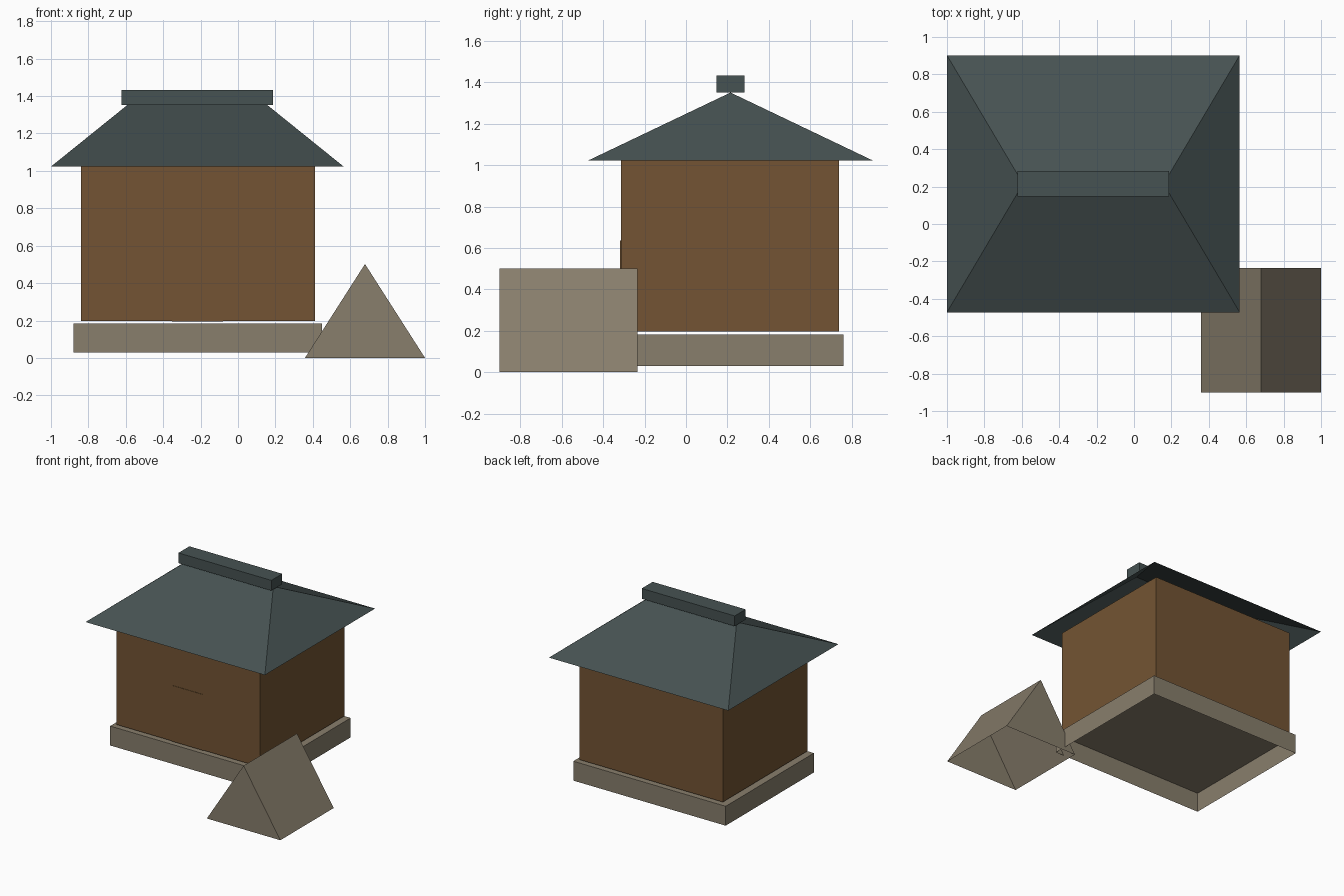
import bpy, bmesh

if "Cube" in bpy.data.objects:
    bpy.data.objects.remove(bpy.data.objects["Cube"])


def srgb(r, g, b):
    def lin(c):
        c /= 255
        return c / 12.92 if c <= 0.04045 else ((c + 0.055) / 1.055) ** 2.4
    return (lin(r), lin(g), lin(b), 1.0)


def material(name, rgb):
    m = bpy.data.materials.new(name)
    m.diffuse_color = srgb(*rgb)
    m.use_nodes = True
    m.node_tree.nodes["Principled BSDF"].inputs["Base Color"].default_value = m.diffuse_color
    return m


stone = material("warm grey stone", (136, 126, 108))
wood = material("brown timber", (115, 84, 51))
slate = material("dark slate", (70, 82, 82))


def solid(name, mat, x, y, z, top_x=None, top_y=None, open_bottom=False):
    """Box from ranges; the top may shrink to a smaller rectangle, ridge or edge."""
    bm = bmesh.new()
    bmesh.ops.create_cube(bm, size=1)
    for v in bm.verts:
        i, j, k = (int(c > 0) for c in v.co)
        rx = top_x if k and top_x else x
        ry = top_y if k and top_y else y
        v.co = (rx[i], ry[j], z[k])
    if open_bottom:
        under = [f for f in bm.faces if all(abs(v.co.z - z[0]) < 1e-5 for v in f.verts)]
        bmesh.ops.delete(bm, geom=under, context='FACES_ONLY')
    # collapse the top into a clean ridge where its width is zero
    bmesh.ops.remove_doubles(bm, verts=bm.verts, dist=1e-4)
    me = bpy.data.meshes.new(name)
    bm.to_mesh(me)
    bm.free()
    me.materials.append(mat)
    ob = bpy.data.objects.new(name, me)
    bpy.context.collection.objects.link(ob)
    return ob


# Stone plinth, hollow underneath
solid("plinth", stone, (-0.88, 0.45), (-0.337, 0.762), (0.03, 0.183), open_bottom=True)

# Timber house body and thin door plate on the front
solid("house_body", wood, (-0.84, 0.412), (-0.315, 0.74), (0.197, 1.025))
solid("door", wood, (-0.353, -0.08), (-0.318, -0.314), (0.196, 0.637))

# Hipped roof shell, open underneath, and its ridge cap
solid("hip_roof", slate, (-1.0, 0.565), (-0.472, 0.902), (1.023, 1.351),
      top_x=(-0.593, 0.158), top_y=(0.215, 0.215), open_bottom=True)
solid("ridge_cap", slate, (-0.623, 0.188), (0.147, 0.283), (1.352, 1.433))

# Triangular ramp block beside the front right corner, open underneath
solid("wedge_block", stone, (0.358, 1.0), (-0.9, -0.235), (0.0, 0.502),
      top_x=(0.679, 0.679), open_bottom=True)
